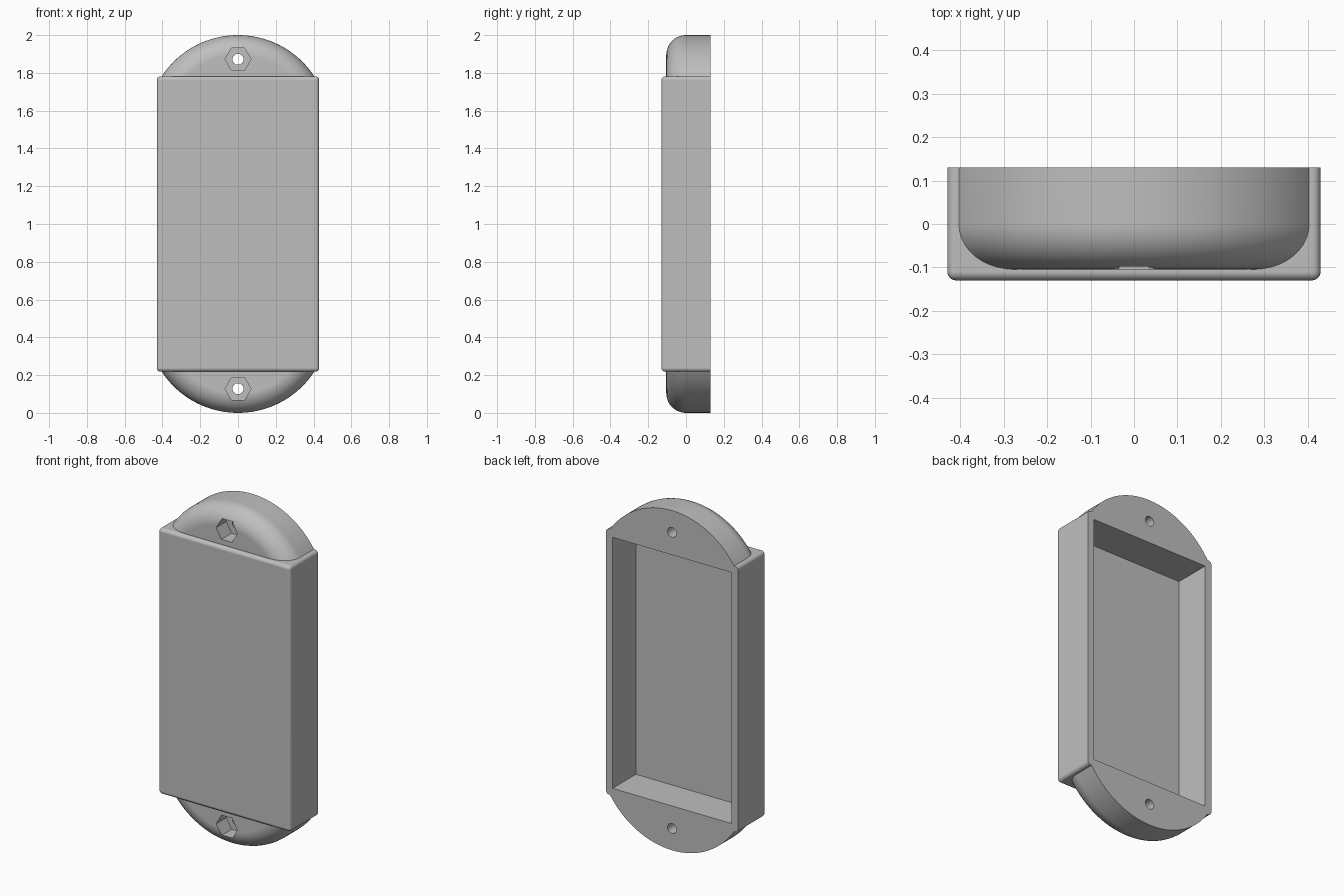
import bpy, bmesh
from math import sin, cos, acos, pi, radians
from mathutils import Matrix, Vector

if "Cube" in bpy.data.objects:
    bpy.data.objects.remove(bpy.data.objects["Cube"], do_unlink=True)

BACK = 0.13          # mounting plane
MID = 1.0            # height of the symmetry plane
HALF_W, HALF_H = 0.43, 0.782
WALL = 0.043
ARC_R, FILLET = 0.483, 0.105
EXTRA = 0.05         # overshoot trimmed flat at the mounting plane

grey = bpy.data.materials.new("plain_grey")
grey.use_nodes = True
colour = (0.52, 0.52, 0.52, 1)
grey.diffuse_color = colour
grey.node_tree.nodes["Principled BSDF"].inputs["Base Color"].default_value = colour


def finish(name, bm):
    bmesh.ops.recalc_face_normals(bm, faces=bm.faces)
    mesh = bpy.data.meshes.new(name)
    bm.to_mesh(mesh)
    bm.free()
    mesh.materials.append(grey)
    obj = bpy.data.objects.new(name, mesh)
    bpy.context.collection.objects.link(obj)
    return obj


def box(name, half_x, y0, y1, half_z, bevel=0):
    bm = bmesh.new()
    bmesh.ops.create_cube(bm, size=1)
    bmesh.ops.scale(bm, vec=(2 * half_x, y1 - y0, 2 * half_z), verts=bm.verts)
    bmesh.ops.translate(bm, vec=(0, (y0 + y1) / 2, MID), verts=bm.verts)
    if bevel:
        bmesh.ops.bevel(bm, geom=bm.edges[:], offset=bevel, segments=5,
                        profile=0.5, affect='EDGES')
    return finish(name, bm)


def prism(name, radius, sides, y0, y1, z):
    bm = bmesh.new()
    bmesh.ops.create_cone(bm, cap_ends=True, segments=sides, radius1=radius,
                          radius2=radius, depth=y1 - y0)
    # a corner of the polygon points along x
    turn = Matrix.Rotation(pi / 2, 4, 'X')
    spin = Matrix.Rotation(pi / 2, 4, 'Z')
    place = Matrix.Translation((0, (y0 + y1) / 2, z))
    bmesh.ops.transform(bm, matrix=place @ turn @ spin, verts=bm.verts)
    return finish(name, bm)


def end_tab(name, side):
    """Circular segment with a rounded front rim; side is +1 top, -1 bottom."""
    centre, chord, steps, arcs = MID - ARC_R, HALF_H - 0.022, 56, 10
    layers = [(ARC_R, BACK + EXTRA)]
    for i in range(arcs + 1):
        a = pi / 2 * i / arcs
        layers.append((ARC_R - FILLET * (1 - cos(a)),
                       -0.105 + FILLET * (1 - sin(a))))
    bm = bmesh.new()
    rings = []
    for r, y in layers:
        spread = acos((chord - centre) / r)
        angles = [spread * (2 * k / steps - 1) for k in range(steps + 1)]
        rings.append([bm.verts.new((r * sin(a), y, MID + side * (centre + r * cos(a))))
                      for a in angles])
    for lower, upper in zip(rings, rings[1:]):
        for k in range(steps):
            bm.faces.new((lower[k], lower[k + 1], upper[k + 1], upper[k]))
    bm.faces.new(rings[0])
    bm.faces.new(rings[-1])
    # flat side buried in the box wall
    bm.faces.new([ring[0] for ring in rings] + [ring[-1] for ring in reversed(rings)])
    return finish(name, bm)


def combine(target, tool, operation):
    mod = target.modifiers.new(tool.name, 'BOOLEAN')
    mod.operation, mod.solver, mod.object = operation, 'EXACT', tool
    bpy.ops.object.modifier_apply(modifier=mod.name)
    bpy.data.objects.remove(tool, do_unlink=True)


# Rounded cover box
shell = box("enclosure_shell", HALF_W, -0.13, BACK + EXTRA, HALF_H, bevel=0.02)
bpy.ops.object.select_all(action='DESELECT')
bpy.context.view_layer.objects.active = shell
shell.select_set(True)

# Mounting tabs at both ends
for side in (1, -1):
    combine(shell, end_tab("mounting_tab", side), 'UNION')

# Flat back and open cavity
combine(shell, box("back_trim", 1, BACK, BACK + 0.3, 1.5), 'DIFFERENCE')
combine(shell, box("cavity", HALF_W - WALL, -0.13 + WALL, BACK + 0.2,
                   HALF_H - WALL), 'DIFFERENCE')

# Hexagonal nut pockets and screw holes
for side in (1, -1):
    z = MID + side * 0.872
    combine(shell, prism("nut_pocket", 0.069, 6, -0.3, -0.01, z), 'DIFFERENCE')
    combine(shell, prism("screw_hole", 0.029, 32, -0.25, 0.3, z), 'DIFFERENCE')

# Smooth fillets, crisp edges, even shading on the flats
bpy.ops.object.shade_smooth_by_angle(angle=radians(30))
weighted = shell.modifiers.new("even_shading", 'WEIGHTED_NORMAL')
weighted.keep_sharp = True
